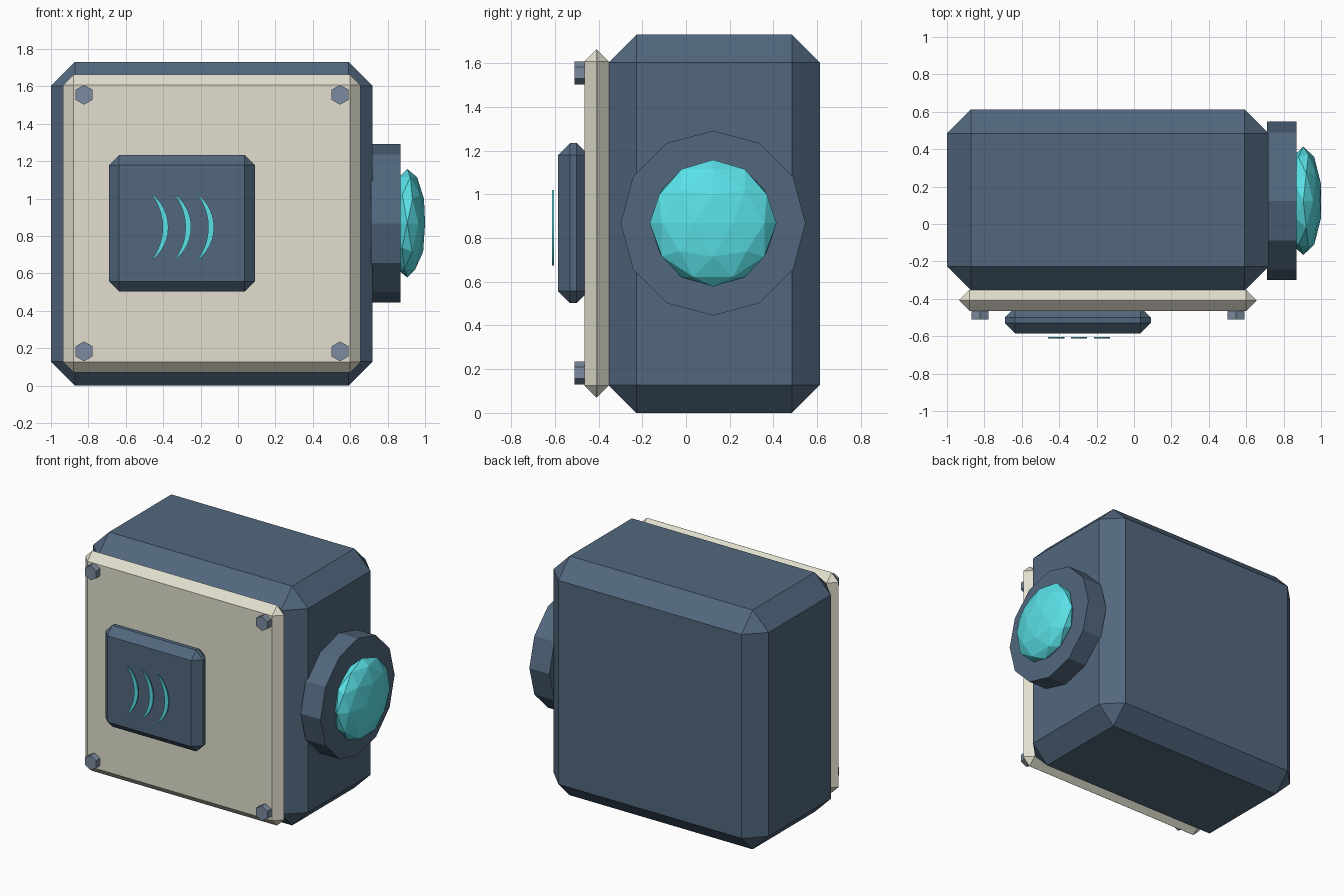
import bpy, bmesh, math
from mathutils import Matrix

if "Cube" in bpy.data.objects:
    bpy.data.objects.remove(bpy.data.objects["Cube"])


def material(name, rgb):
    m = bpy.data.materials.new(name)
    m.diffuse_color = (*rgb, 1)
    m.use_nodes = True
    m.node_tree.nodes["Principled BSDF"].inputs["Base Color"].default_value = m.diffuse_color
    return m


NAVY = material("navy", (0.085, 0.137, 0.209))
CREAM = material("cream", (0.76, 0.74, 0.62))
STEEL = material("steel", (0.20, 0.26, 0.35))
CYAN = material("cyan", (0.10, 0.75, 0.80))


def finish(bm, name, mat):
    bmesh.ops.recalc_face_normals(bm, faces=bm.faces)
    me = bpy.data.meshes.new(name)
    bm.to_mesh(me)
    bm.free()
    me.materials.append(mat)
    ob = bpy.data.objects.new(name, me)
    bpy.context.collection.objects.link(ob)
    return ob


def chamfered_box(name, lo, hi, chamfer, mat):
    bm = bmesh.new()
    size = [b - a for a, b in zip(lo, hi)]
    mid = [(a + b) / 2 for a, b in zip(lo, hi)]
    bmesh.ops.create_cube(bm, size=1, matrix=Matrix.Translation(mid) @ Matrix.Diagonal((*size, 1)))
    bmesh.ops.bevel(bm, geom=bm.edges[:], offset=chamfer, segments=1,
                    affect='EDGES', profile=0.5)
    return finish(bm, name, mat)


def prism(name, points, direction, mat):
    """Extrude a closed outline along a direction."""
    bm = bmesh.new()
    face = bm.faces.new([bm.verts.new(p) for p in points])
    ext = bmesh.ops.extrude_face_region(bm, geom=[face], use_keep_orig=True)
    moved = [g for g in ext["geom"] if isinstance(g, bmesh.types.BMVert)]
    bmesh.ops.translate(bm, verts=moved, vec=direction)
    return finish(bm, name, mat)


# Housing, front plate and raised panel
chamfered_box("housing", (-1, -0.355, 0), (0.72, 0.612, 1.73), 0.128, NAVY)
chamfered_box("front_plate", (-0.935, -0.465, 0.07), (0.655, -0.352, 1.663), 0.056, CREAM)
chamfered_box("raised_panel", (-0.69, -0.585, 0.502), (0.09, -0.445, 1.234), 0.055, NAVY)

# Hexagonal corner bolts
for i, x in enumerate((-0.823, 0.546)):
    for j, z in enumerate((0.183, 1.555)):
        ring = [(x + 0.053 * math.sin(k * math.tau / 6), -0.51,
                 z + 0.053 * math.cos(k * math.tau / 6)) for k in range(6)]
        prism(f"bolt_{i}{j}", ring, (0, 0.07, 0), STEEL)

# Twelve-sided lens collar on the right side
cy, cz = 0.124, 0.868
collar = [(0.71, cy + 0.423 * math.sin(k * math.tau / 12),
           cz + 0.423 * math.cos(k * math.tau / 12)) for k in range(12)]
prism("lens_collar", collar, (0.16, 0, 0), NAVY)

# Faceted lens
bm = bmesh.new()
bmesh.ops.create_icosphere(bm, subdivisions=2, radius=1,
                           matrix=Matrix.Translation((0.905, cy, cz)) @ Matrix.Diagonal((0.1, 0.29, 0.29, 1)))
finish(bm, "lens", CYAN)


# Three crescent waves floating just ahead of the panel
def arc(x_tip, bulge, half, n=12):
    r = (half * half + bulge * bulge) / (2 * bulge)
    a = math.asin(half / r)
    return [(x_tip + bulge - r + r * math.cos(t), r * math.sin(t))
            for t in (a - 2 * a * k / n for k in range(n + 1))]


for i in range(3):
    x0 = -0.459 + 0.122 * i
    outline = arc(x0 + 0.004, 0.083, 0.173) + arc(x0, 0.056, 0.17)[::-1]
    prism(f"wave_{i}", [(x, -0.612, 0.847 + z) for x, z in outline], (0, 0.008, 0), CYAN)
